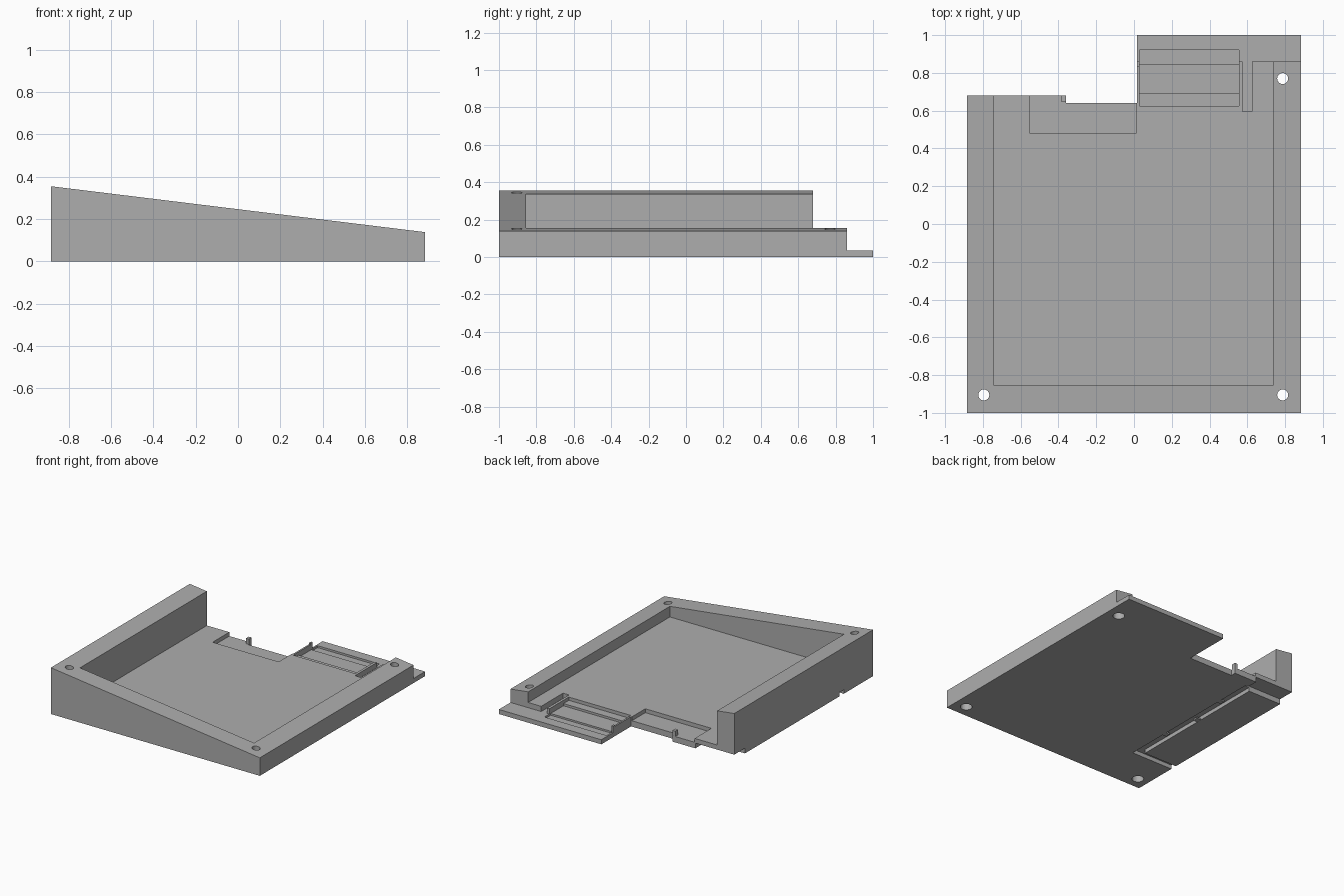
import bpy
import bmesh
from mathutils import Matrix

cube = bpy.data.objects.get("Cube")
if cube:
    bpy.data.objects.remove(cube, do_unlink=True)

grey = bpy.data.materials.new("matte_grey")
grey.use_nodes = True
colour = (0.42, 0.42, 0.42, 1)
grey.diffuse_color = colour
grey.node_tree.nodes["Principled BSDF"].inputs["Base Color"].default_value = colour

FLOOR, PLATE = 0.075, 0.035
FAR = 1.5


def finish(bm, name):
    bmesh.ops.recalc_face_normals(bm, faces=bm.faces)
    mesh = bpy.data.meshes.new(name)
    bm.to_mesh(mesh)
    bm.free()
    mesh.materials.append(grey)
    obj = bpy.data.objects.new(name, mesh)
    bpy.context.collection.objects.link(obj)
    return obj


def box(name, x, y, z):
    bm = bmesh.new()
    bmesh.ops.create_cube(bm, size=1)
    for v in bm.verts:
        v.co = [r[0] if c < 0 else r[1] for c, r in zip(v.co, (x, y, z))]
    return finish(bm, name)


def cylinder(name, x, y, radius, z):
    bm = bmesh.new()
    bmesh.ops.create_cone(bm, cap_ends=True, segments=24, radius1=radius, radius2=radius,
                          depth=z[1] - z[0],
                          matrix=Matrix.Translation((x, y, (z[0] + z[1]) / 2)))
    return finish(bm, name)


def cut(body, cutter):
    mod = body.modifiers.new("cut", "BOOLEAN")
    mod.operation = "DIFFERENCE"
    mod.solver = "EXACT"
    mod.object = cutter
    bpy.context.view_layer.update()
    graph = bpy.context.evaluated_depsgraph_get()
    mesh = bpy.data.meshes.new_from_object(body.evaluated_get(graph))
    body.modifiers.clear()
    body.data = mesh
    bpy.data.objects.remove(cutter, do_unlink=True)


# Sloping wedge: profile across the width, extruded front to back
bm = bmesh.new()
profile = [(-0.885, 0), (0.885, 0), (0.885, 0.138), (-0.885, 0.355)]
face = bm.faces.new([bm.verts.new((x, -1, z)) for x, z in profile])
ext = bmesh.ops.extrude_face_region(bm, geom=[face])
bmesh.ops.translate(bm, vec=(0, 2, 0),
                    verts=[g for g in ext["geom"] if isinstance(g, bmesh.types.BMVert)])
tray = finish(bm, "wedge_tray")

# Cuts from above and behind, then on the underside
cuts = {
    "back_left_outline": ((-FAR, 0.017), (0.68, FAR), (-1, 1)),
    "cable_edge_outline": ((-0.36, 0.017), (0.64, FAR), (-1, 1)),
    "above_rear_plate": ((-FAR, FAR), (0.86, FAR), (PLATE, 1)),
    "tray_interior": ((-0.74, 0.735), (-0.855, FAR), (FLOOR, 1)),
    "cable_recess": ((-0.55, 0.01), (0.478, FAR), (0.045, 1)),
    "pocket_front_step": ((0.03, 0.555), (0.625, 0.7), (0.05, 1)),
    "pocket_middle": ((0.03, 0.555), (0.69, 0.85), (PLATE - 0.002, 1)),
    "pocket_rear_groove": ((0.03, 0.555), (0.845, 0.92), (0.02, 1)),
    "side_slot": ((0.575, 0.625), (0.595, 0.87), (PLATE, 1)),
    "long_cable_channel": ((-0.6, -0.53), (-0.645, 0.6), (-1, 0.03)),
    "side_cable_exit": ((-FAR, -0.56), (-0.645, -0.595), (-1, 0.031)),
    "back_underside_notch": ((-FAR, -0.555), (0.55, FAR), (-1, 0.04)),
}
for name, (x, y, z) in cuts.items():
    cut(tray, box(name, x, y, z))

# Screw holes with a wider counterbore below
for x, y in [(-0.795, -0.905), (0.787, -0.905), (0.787, 0.77)]:
    cut(tray, cylinder("screw_hole", x, y, 0.029, (-1, 1)))
    cut(tray, cylinder("counterbore", x, y, 0.042, (-1, 0.07)))

# Small clips at the cable edge and on the pocket wall
box("cable_hook", (-0.385, -0.36), (0.645, 0.679), (0.03, 0.085))
box("pocket_clip", (0.017, 0.03), (0.835, 0.86), (0.03, 0.085))

# Retaining tabs across the underside channel
for i, y in enumerate((-0.3, 0.0, 0.3)):
    x = -0.6 if i % 2 else -0.565
    box(f"channel_tab_{i + 1}", (x, x + 0.035), (y - 0.02, y + 0.02), (0.001, 0.012))
